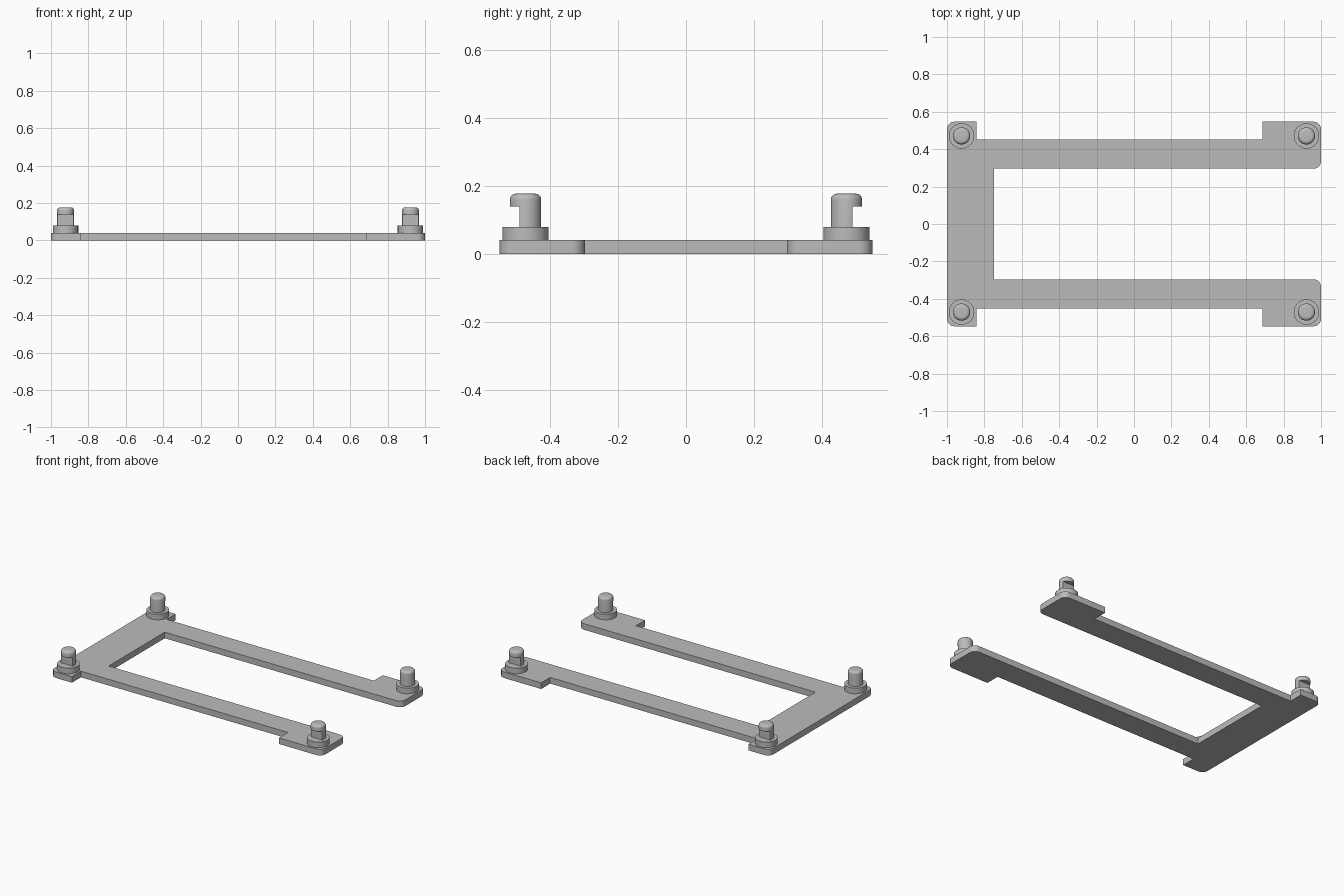
import bpy, bmesh, math
from mathutils import Matrix, Vector

if "Cube" in bpy.data.objects:
    bpy.data.objects.remove(bpy.data.objects["Cube"], do_unlink=True)

PLATE_TOP, COLLAR_TOP, HOOK_Z, PIN_TOP = 0.041, 0.079, 0.139, 0.177
PIN_X, PIN_Y, PIN_R, COLLAR_R = 0.922, 0.471, 0.046, 0.068

grey = bpy.data.materials.new("plain_grey")
grey.use_nodes = True
colour = (0.5, 0.5, 0.5, 1)
grey.diffuse_color = colour
grey.node_tree.nodes["Principled BSDF"].inputs["Base Color"].default_value = colour


def add_object(name, bm):
    bmesh.ops.recalc_face_normals(bm, faces=bm.faces)
    mesh = bpy.data.meshes.new(name)
    bm.to_mesh(mesh)
    bm.free()
    mesh.materials.append(grey)
    obj = bpy.data.objects.new(name, mesh)
    bpy.context.collection.objects.link(obj)
    return obj


def smooth(obj):
    bpy.ops.object.select_all(action="DESELECT")
    obj.select_set(True)
    bpy.context.view_layer.objects.active = obj
    bpy.ops.object.shade_smooth_by_angle(angle=math.radians(35))


def cylinder(radius, bottom, top):
    bm = bmesh.new()
    bmesh.ops.create_cone(bm, cap_ends=True, segments=48, radius1=radius, radius2=radius,
                          depth=top - bottom,
                          matrix=Matrix.Translation((0, 0, (top + bottom) / 2)))
    return bm


# U-shaped plate with a tab at each corner
half = [(-1, 0.547), (-0.843, 0.547), (-0.843, 0.452), (0.686, 0.452), (0.686, 0.547),
        (1, 0.547), (1, 0.296), (-0.748, 0.296)]
outline = half + [(x, -y) for x, y in reversed(half)]
bm = bmesh.new()
base = bm.faces.new([bm.verts.new((x, y, 0)) for x, y in outline])
raised = bmesh.ops.extrude_face_region(bm, geom=[base])
bmesh.ops.translate(bm, vec=(0, 0, PLATE_TOP),
                    verts=[v for v in raised["geom"] if isinstance(v, bmesh.types.BMVert)])
ends = [e for e in bm.edges
        if abs(e.verts[0].co.z - e.verts[1].co.z) > 0.01 and abs(e.verts[0].co.x) > 0.99]
bmesh.ops.bevel(bm, geom=ends, offset=0.04, segments=8, profile=0.5, affect="EDGES")
smooth(add_object("frame_plate", bm))

# Box that cuts the hook slot out of the outer side of a pin
bm = bmesh.new()
bmesh.ops.create_cube(bm, size=1)
cutter = add_object("slot_cutter", bm)
low = COLLAR_TOP - 0.004
cutter.data.transform(Matrix.Translation((0, -0.118, (low + HOOK_Z) / 2))
                      @ Matrix.Diagonal((0.2, 0.2, HOOK_Z - low, 1)))
cutter.hide_render = True

# One hooked pin with a rounded top
bm = cylinder(PIN_R, PLATE_TOP, PIN_TOP)
rim = [e for e in bm.edges if all(v.co.z > PIN_TOP - 0.001 for v in e.verts)]
bmesh.ops.bevel(bm, geom=rim, offset=0.018, segments=6, profile=0.5, affect="EDGES")
pin = add_object("pin_front_right", bm)
slot = pin.modifiers.new("slot", "BOOLEAN")
slot.operation, slot.solver, slot.object = "DIFFERENCE", "EXACT", cutter
smooth(pin)
bpy.ops.object.modifier_apply(modifier="slot")
bpy.data.objects.remove(cutter, do_unlink=True)

collar = add_object("collar_front_right", cylinder(COLLAR_R, PLATE_TOP - 0.005, COLLAR_TOP))
smooth(collar)

# Pins and collars at all four corners, slots facing outwards
for end, sy in (("front", -1), ("back", 1)):
    for side, sx in (("right", -1), ("left", 1)):
        for part, source in (("pin", pin), ("collar", collar)):
            obj = source
            if (end, side) != ("front", "right"):
                obj = source.copy()
                obj.name = f"{part}_{end}_{side}"
                bpy.context.collection.objects.link(obj)
            obj.location = Vector((sx * PIN_X, sy * PIN_Y, 0))
            obj.rotation_euler.z = math.pi if sy > 0 else 0
